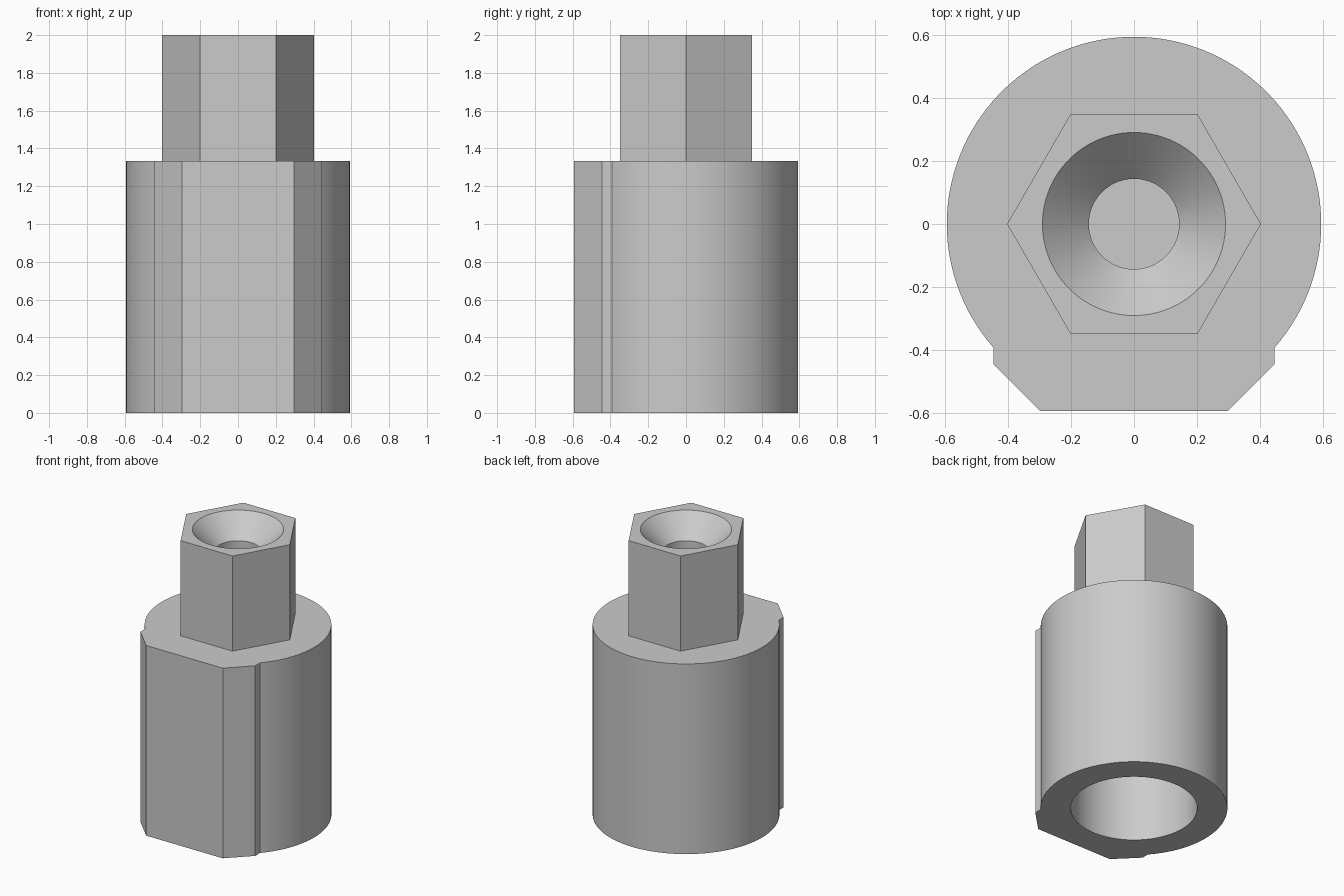
import bpy, bmesh, math

cube = bpy.data.objects.get("Cube")
if cube:
    bpy.data.objects.remove(cube, do_unlink=True)

RADIUS, BODY_TOP, TOP = 0.593, 1.333, 2.0
SIDE, FLAT = 0.445, 0.297          # half widths of the front pad
SEGMENTS = 96

grey = bpy.data.materials.new("plain grey")
grey.use_nodes = True
grey.diffuse_color = (0.6, 0.6, 0.6, 1)
grey.node_tree.nodes["Principled BSDF"].inputs["Base Color"].default_value = (0.6, 0.6, 0.6, 1)


def circle(radius, count=SEGMENTS):
    return [(radius * math.cos(math.tau * i / count), radius * math.sin(math.tau * i / count))
            for i in range(count)]


def loft(name, layers):
    """Closed solid through matching outlines given as (z, points)."""
    bm = bmesh.new()
    rings = [[bm.verts.new((x, y, z)) for x, y in pts] for z, pts in layers]
    for low, high in zip(rings, rings[1:]):
        for i in range(len(low)):
            j = (i + 1) % len(low)
            bm.faces.new((low[i], low[j], high[j], high[i]))
    bm.faces.new(rings[0][::-1])
    bm.faces.new(rings[-1])
    mesh = bpy.data.meshes.new(name)
    bm.to_mesh(mesh)
    bm.free()
    mesh.materials.append(grey)
    obj = bpy.data.objects.new(name, mesh)
    bpy.context.collection.objects.link(obj)
    return obj


def combine(target, tool, operation):
    bpy.context.view_layer.objects.active = target
    mod = target.modifiers.new(operation.title(), 'BOOLEAN')
    mod.object, mod.operation, mod.solver = tool, operation, 'EXACT'
    bpy.ops.object.modifier_apply(modifier=mod.name)
    bpy.data.objects.remove(tool, do_unlink=True)


# Round body outline with a chamfered flat pad at the front
start = -math.acos(SIDE / RADIUS)
sweep = math.pi - 2 * start
outline = [(RADIUS * math.cos(start + sweep * i / SEGMENTS),
            RADIUS * math.sin(start + sweep * i / SEGMENTS)) for i in range(SEGMENTS + 1)]
outline += [(-SIDE, -SIDE), (-FLAT, -RADIUS), (FLAT, -RADIUS), (SIDE, -SIDE)]
body = loft("socket_body", [(0, outline), (BODY_TOP, outline)])

# Hexagonal head, sunk slightly into the body before joining
hexagon = circle(0.402, 6)
combine(body, loft("hex_head", [(BODY_TOP - 0.1, hexagon), (TOP, hexagon)]), 'UNION')

# Wide bore from below
bore = circle(0.402)
combine(body, loft("lower_bore", [(-0.1, bore), (1.11, bore)]), 'DIFFERENCE')

# Countersunk blind hole from above
hole = loft("screw_hole", [(1.15, circle(0.143)), (TOP - 0.147, circle(0.143)),
                           (TOP, circle(0.29)), (TOP + 0.1, circle(0.29))])
combine(body, hole, 'DIFFERENCE')

# Smooth the round walls, keep the edges crisp
bpy.ops.object.select_all(action='DESELECT')
body.select_set(True)
bpy.context.view_layer.objects.active = body
bpy.ops.object.shade_smooth_by_angle(angle=math.radians(20))
